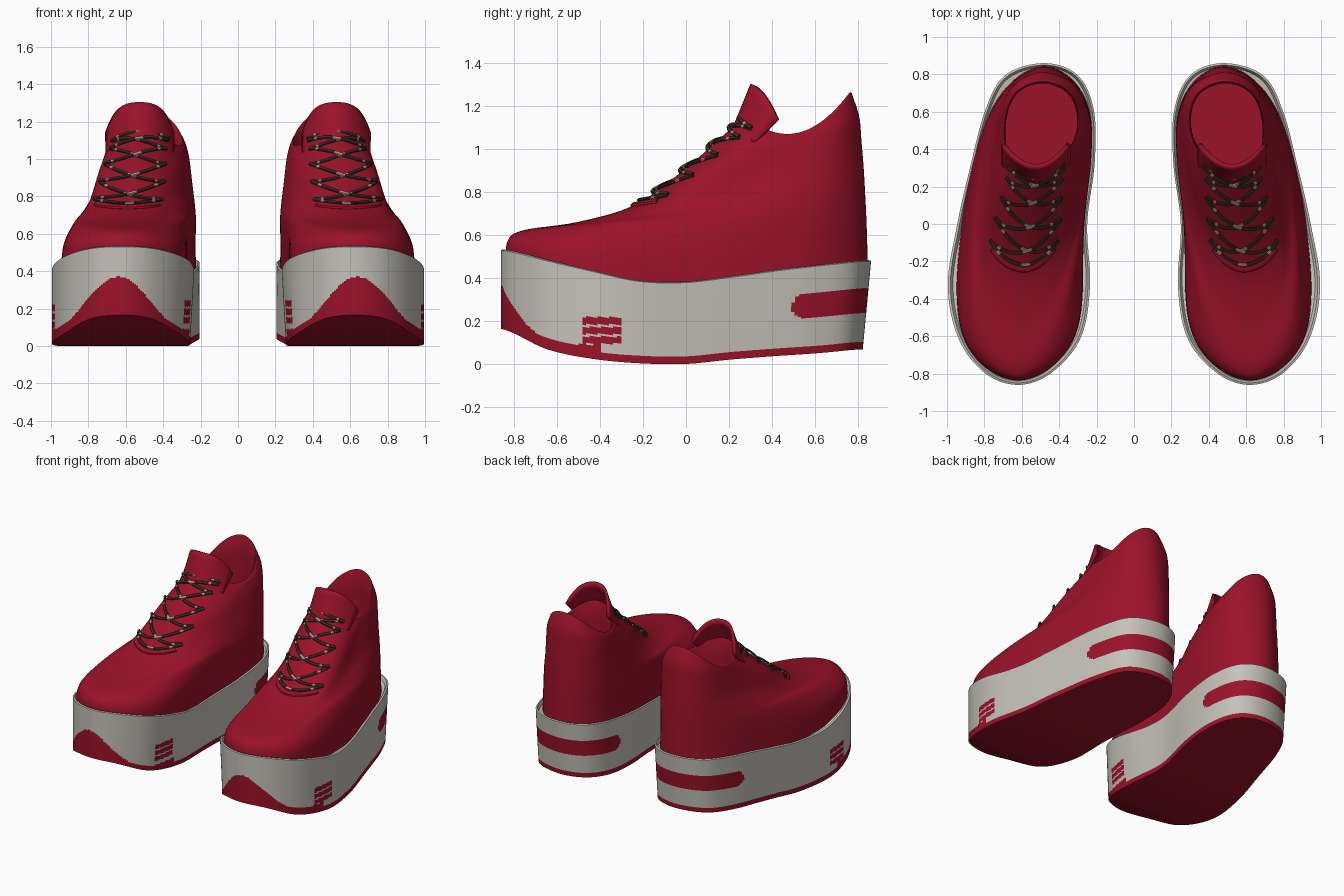
import bpy, bmesh, math
from mathutils import Vector

if "Cube" in bpy.data.objects:
    bpy.data.objects.remove(bpy.data.objects["Cube"])

PI = math.pi


def material(name, rgb):
    m = bpy.data.materials.new(name)
    m.diffuse_color = (*rgb, 1)
    m.use_nodes = True
    m.node_tree.nodes["Principled BSDF"].inputs["Base Color"].default_value = m.diffuse_color
    return m


RED = material("deep red", (0.33, 0.006, 0.022))
GREY = material("warm light grey", (0.56, 0.54, 0.49))
DARK = material("dark brown", (0.035, 0.025, 0.014))
BEIGE = material("dusty beige", (0.45, 0.3, 0.25))


def catmull(v, t, closed=False):
    """Smooth interpolation through evenly spaced values."""
    n = len(v)
    i = math.floor(t) if closed else max(0, min(n - 2, math.floor(t)))
    f = t - i
    pick = (lambda k: v[k % n]) if closed else (lambda k: v[max(0, min(n - 1, k))])
    a, b, c, d = (pick(i + k) for k in (-1, 0, 1, 2))
    return b + 0.5 * f * (c - a + f * (2 * a - 5 * b + 4 * c - d + f * (3 * (b - c) + d - a)))


def loft(name, rings, mats, rule=None, caps=(True, True), closed=True, angle=40):
    """Skin a stack of rings; caps join points that face each other across a ring."""
    bm = bmesh.new()
    vs = [[bm.verts.new(p) for p in r] for r in rings]
    n = len(rings[0])
    for j in range(len(rings) - 1):
        for i in range(n if closed else n - 1):
            k = (i + 1) % n
            f = bm.faces.new((vs[j][i], vs[j][k], vs[j + 1][k], vs[j + 1][i]))
            if rule:
                f.material_index = rule(j, i, f.calc_center_median())
    for use, ring, idx in ((caps[0], vs[0], 0), (caps[1], vs[-1], len(rings) - 1)):
        if use:
            for i in range(n // 2):
                q = [ring[i], ring[i + 1], ring[n - i - 1], ring[(n - i) % n]]
                q = list(dict.fromkeys(q))
                f = bm.faces.new(q)
                if rule:
                    f.material_index = rule(idx, -1, f.calc_center_median())
    bmesh.ops.recalc_face_normals(bm, faces=bm.faces)
    me = bpy.data.meshes.new(name)
    bm.to_mesh(me)
    bm.free()
    ob = bpy.data.objects.new(name, me)
    bpy.context.collection.objects.link(ob)
    for m in mats:
        me.materials.append(m)
    bpy.ops.object.select_all(action='DESELECT')
    ob.select_set(True)
    bpy.context.view_layer.objects.active = ob
    bpy.ops.object.shade_smooth_by_angle(angle=math.radians(angle))
    mod = ob.modifiers.new("other_shoe", 'MIRROR')
    mod.use_mirror_merge = False
    return ob


# ---- platform sole: outline runs toe, inner side, heel, outer side
OUTLINE = [.62, .44, .285, .235, .25, .21, .215, .30, .48,
           .69, .795, .87, .945, .995, .94, .80]
TOP = [.53, .48, .43, .385, .38, .405, .435, .46, .48]
BOTTOM = [.165, .07, .025, .005, .002, .022, .038, .052, .07]


def height(table, y):
    return catmull(table, (y + .86) / .215)


def sole_point(a, v, inset=0.0, drop=0.0):
    y0 = -.86 * math.cos(a)
    x = catmull(OUTLINE, a / (2 * PI) * 16, True)
    zb, zt = height(BOTTOM, y0), height(TOP, y0)
    z = zb + .035 * v if v <= 1 else zb + .035 + (zt - zb - .035) * (v - 1)
    low = 1 - (z - zb) / (zt - zb)
    y = y0 * (1 - (.045 if y0 > 0 else 0) * low)
    x += .03 * low * max(0, math.sin(a)) * max(0, min(1, .5 - y0))
    mid = .62 - .14 * (y0 + .86) / 1.72
    return Vector((mid + (x - mid) * (1 - inset * 2.6), y * (1 - inset), z - drop))


N, ROWS = 264, 42
angles = [2 * PI * i / N for i in range(N)]
levels = [0, 1] + [1 + (r + 1) / ROWS for r in range(ROWS)]
sole_rings = [[sole_point(a, v) for a in angles] for v in levels]
sole_rings.append([sole_point(a, 2, .012, -.004) for a in angles])
sole_rings.append([sole_point(a, 2, .025, .02) for a in angles])


def sole_paint(j, i, c):
    if j == 0:                                     # outsole
        return 1
    if j > ROWS:                                   # rim
        return 0
    x, y, z = c
    if y < -.4:                                    # toe wave
        dx = min(abs(x - .64), .36)
        if z < .09 + .28 * (.5 + .5 * math.cos(PI * dx / .36)):
            return 1
    if y > .45:                                    # heel stripe with rounded ends
        if math.hypot(min(0, y - .55), z - .265 - .1 * (y - .5)) < .057:
            return 1
    inner = i < N / 2                              # three side bars
    y, z = (y + .1, z - .025) if inner else (y, z)
    if -.475 < y < -.305 and .095 < z < .225 and (z - .095) % .045 < .034:
        return 1
    return 0


loft("platform_sole", sole_rings, [GREY, RED], sole_paint)

# ---- upper: front y, front z, heel y, heel z, side sag, then x at eight angles
UPPER = [
    (-.835, .47, .845, .44, -.09, .62, .31, .27, .235, .48, .77, .92, .92),
    (-.83, .57, .842, .56, -.03, .62, .325, .265, .24, .48, .765, .905, .905),
    (-.76, .622, .838, .68, .01, .62, .39, .265, .24, .482, .755, .87, .85),
    (-.50, .662, .832, .80, 0, .61, .41, .265, .25, .485, .73, .82, .80),
    (-.24, .74, .825, .92, 0, .59, .40, .27, .265, .49, .70, .765, .775),
    (-.02, .895, .815, 1.04, 0, .56, .385, .28, .28, .49, .68, .725, .73),
    (.18, 1.07, .805, 1.15, -.06, .54, .38, .285, .305, .49, .66, .705, .68),
    (.27, 1.15, .77, 1.26, -.135, .53, .37, .29, .33, .49, .645, .70, .67)]
COLUMNS = list(zip(*UPPER))


def upper_point(s, a):
    p = [catmull(c, s) for c in COLUMNS]
    w = (1 - math.cos(a)) / 2
    return Vector((catmull(p[5:], a / (2 * PI) * 8, True), p[0] + (p[2] - p[0]) * w,
                   p[1] + (p[3] - p[1]) * w + p[4] * math.sin(a) ** 2))


ring = [2 * PI * i / 96 for i in range(96)]
upper_rings = [[upper_point(k / 6, a) for a in ring] for k in range(43)]
# rolled collar, lining and insole
for scale, dz, flat in ((.97, .006, 0), (.94, -.008, 0), (.93, -.15, 0), (.93, 0, .6)):
    upper_rings.append([Vector((.51 + (p.x - .51) * scale, .52 + (p.y - .52) * scale,
                                flat or p.z + dz)) for p in upper_rings[42]])
loft("shoe_upper", upper_rings, [RED], angle=50)

# ---- tongue rising out of the throat
tongue_rows = []
for r in range(9):
    v = r / 8
    row = []
    for i in range(21):
        b = i / 10 - 1
        top = 1.30 - .05 * b * b - .11 * b ** 4
        row.append(Vector((.525 + .175 * b, .2 + .11 * v + .12 * b * b, 1.03 + (top - 1.03) * v)))
    tongue_rows.append(row)
tongue = loft("tongue", tongue_rows, [RED], caps=(False, False), closed=False)
thick = tongue.modifiers.new("thickness", 'SOLIDIFY')
thick.thickness = .022
thick.offset = 0


# ---- strips that follow the upper
def strip(name, path, wide, tall, lift, mats, rule=None):
    """path: list of (s, a) places on the upper."""
    pts, ups = [], []
    for s, a in path:
        n = (upper_point(s, a + .02) - upper_point(s, a - .02)).cross(
            upper_point(s + .02, a) - upper_point(s - .02, a)).normalized()
        n = n if n.z > 0 else -n
        pts.append(upper_point(s, a) + n * lift)
        ups.append(n)
    rings = []
    for i, p in enumerate(pts):
        t = (pts[min(i + 1, len(pts) - 1)] - pts[max(i - 1, 0)]).normalized()
        side = t.cross(ups[i]).normalized()
        rings.append([p + side * wide * math.cos(k * PI / 4) + ups[i] * tall * math.sin(k * PI / 4)
                      for k in range(8)])
    return loft(name, rings, mats, rule)


strip("vamp_lip", [(4, -.65 + 1.3 * i / 24) for i in range(25)], .02, .012, .002, [RED])


def lace_paint(j, i, c):
    return 1 if j in (3, 11, 12, 13, 20) else 0


rows = [4.15, 4.75, 5.35, 5.95, 6.55]
A = .72
strip("lace_bar", [(4.12, -A + 2 * A * i / 24) for i in range(25)],
      .011, .007, .012, [DARK, BEIGE], lace_paint)
for n, s in enumerate(rows):
    step = .6 if n < 4 else .35
    for side in (1, -1):
        path = [(s + step * i / 24, side * A * (2 * i / 24 - 1)) for i in range(25)]
        strip("lace_cross", path, .011, .007, .012 + .004 * side, [DARK, BEIGE], lace_paint)
